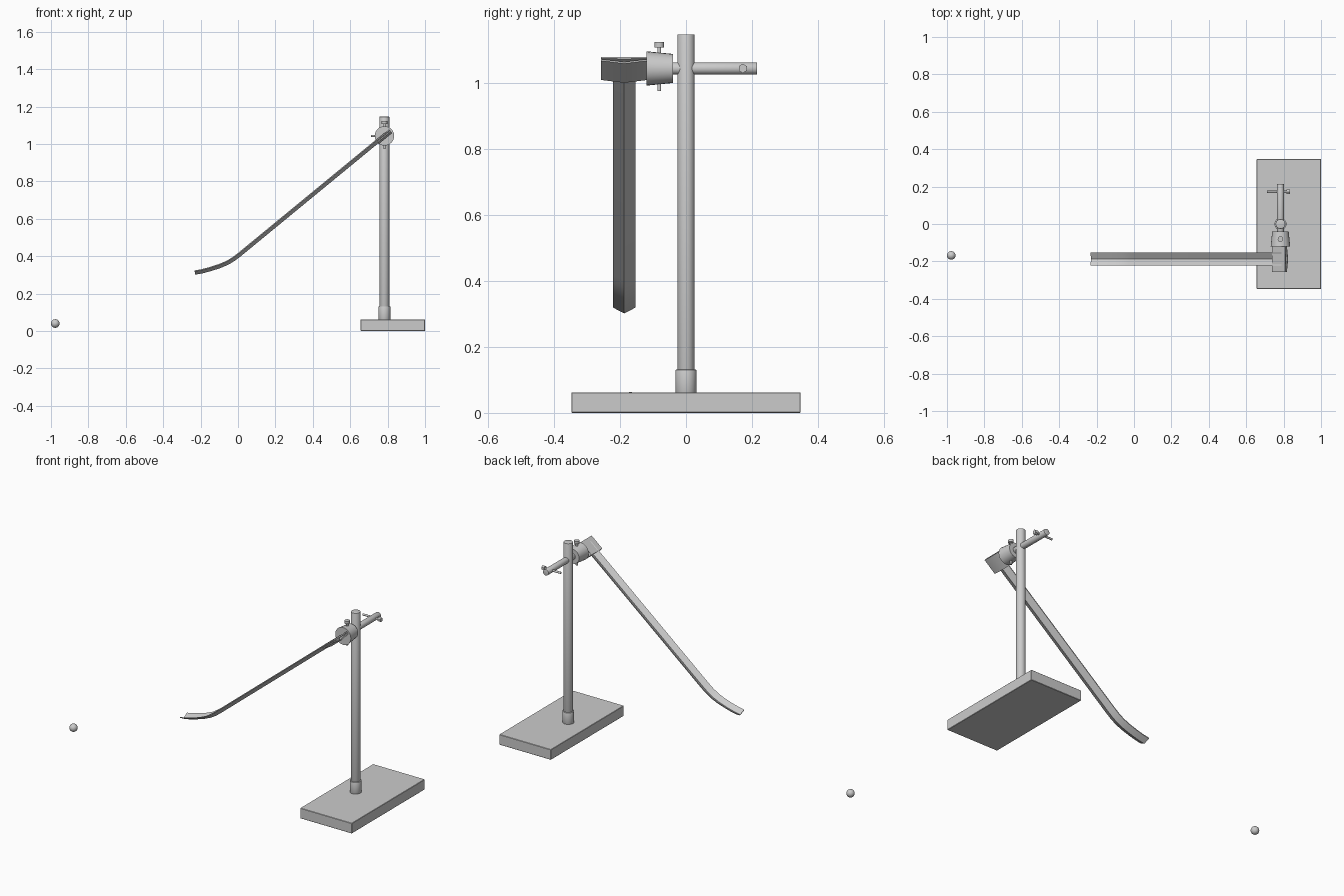
import bpy, bmesh, math
from mathutils import Vector, Matrix

if "Cube" in bpy.data.objects:
    bpy.data.objects.remove(bpy.data.objects["Cube"])

PX, RZ, RY = 0.783, 1.043, -0.187   # pole x, rod height, ramp centre line y


def finish(name, bm, smooth=True):
    bmesh.ops.recalc_face_normals(bm, faces=bm.faces)
    me = bpy.data.meshes.new(name)
    bm.to_mesh(me)
    bm.free()
    ob = bpy.data.objects.new(name, me)
    bpy.context.collection.objects.link(ob)
    if smooth:
        bpy.ops.object.select_all(action='DESELECT')
        ob.select_set(True)
        bpy.context.view_layer.objects.active = ob
        bpy.ops.object.shade_smooth_by_angle(angle=math.radians(35))
    return ob


def rod(name, a, b, r1, r2=None, sides=24, bevel=0.0):
    a, b = Vector(a), Vector(b)
    bm = bmesh.new()
    rot = (b - a).to_track_quat('Z', 'Y').to_matrix().to_4x4()
    bmesh.ops.create_cone(bm, cap_ends=True, segments=sides, radius1=r1,
                          radius2=r1 if r2 is None else r2, depth=(b - a).length,
                          matrix=Matrix.Translation((a + b) / 2) @ rot)
    if bevel:
        rim = [e for e in bm.edges if any(len(f.verts) > 4 for f in e.link_faces)]
        bmesh.ops.bevel(bm, geom=rim, offset=bevel, segments=2, affect='EDGES', profile=0.5)
    return finish(name, bm, sides > 8)


def loft(name, path, section):
    """Sweep a (y, height) section along an (x, z) path."""
    bm = bmesh.new()
    rings = []
    for i, p in enumerate(path):
        q, s = path[max(i - 1, 0)], path[min(i + 1, len(path) - 1)]
        t = Vector((s[0] - q[0], s[1] - q[1])).normalized()
        rings.append([bm.verts.new((p[0] - t.y * h, RY + y, p[1] + t.x * h))
                      for y, h in section])
    n = len(section)
    for a, b in zip(rings, rings[1:]):
        for k in range(n):
            bm.faces.new((a[k], a[(k + 1) % n], b[(k + 1) % n], b[k]))
    for ring in (rings[0], rings[-1]):
        bm.faces.new(ring)
    bmesh.ops.triangulate(bm, faces=[f for f in bm.faces if len(f.verts) > 4])
    return finish(name, bm)


# Base slab
bm = bmesh.new()
bmesh.ops.create_cube(bm, size=1, matrix=Matrix.Translation((0.828, 0, 0.031))
                      @ Matrix.Diagonal((0.344, 0.694, 0.062, 1)))
bmesh.ops.bevel(bm, geom=bm.edges[:], offset=0.002, segments=1, affect='EDGES')
finish("base", bm, False)

# Upright pole with collar
rod("pole", (PX, 0, 0.05), (PX, 0, 1.146), 0.026, bevel=0.002)
rod("pole_collar", (PX, 0, 0.06), (PX, 0, 0.131), 0.032, bevel=0.002)

# Cross rod with its thumb screw
rod("cross_rod", (PX, -0.06, RZ), (PX, 0.215, RZ), 0.0185, bevel=0.001)
rod("rod_screw", (0.711, 0.172, RZ), (0.82, 0.172, RZ), 0.006, sides=12)
rod("rod_screw_head", (0.816, 0.172, RZ), (0.834, 0.172, RZ), 0.014, sides=6)

# Clamp body with vertical screw
rod("clamp_body", (PX, -0.12, RZ), (PX, -0.04, RZ), 0.052, 0.044)
rod("clamp_screw", (PX, -0.081, 0.974), (PX, -0.081, 1.112), 0.006, sides=12)
rod("clamp_screw_head", (PX, -0.081, 1.107), (PX, -0.081, 1.123), 0.015, sides=12)

# Clamp jaws: flat upper plate, V-shaped lower plate, tilted with the ramp
c, s = math.cos(math.radians(39.4)), math.sin(math.radians(39.4))
jaw = [(0.778 + d * c, 1.042 + d * s) for d in (-0.046, 0.046)]
loft("upper_jaw", jaw, [(-0.07, 0.003), (0, 0.001), (0.07, 0.003),
                        (0.07, 0.009), (0, 0.009), (-0.07, 0.009)])
loft("lower_jaw", jaw, [(-0.07, 0.0), (0, -0.011), (0.07, 0.0),
                        (0.07, -0.006), (0, -0.017), (-0.07, -0.006)])

# Launch ramp: shallow V channel with a curved lower end
loft("ramp", [(-0.231, 0.313), (-0.195, 0.319), (-0.15, 0.331), (-0.10, 0.347),
              (-0.055, 0.366), (-0.02, 0.388), (0.01, 0.411), (0.795, 1.056)],
     [(-0.034, 0.011), (0, -0.007), (0.034, 0.011),
      (0.034, 0.006), (0, -0.012), (-0.034, 0.006)])

# Ball
bm = bmesh.new()
bmesh.ops.create_uvsphere(bm, u_segments=24, v_segments=16, radius=0.023,
                          matrix=Matrix.Translation((-0.977, -0.168, 0.04)))
finish("ball", bm)
